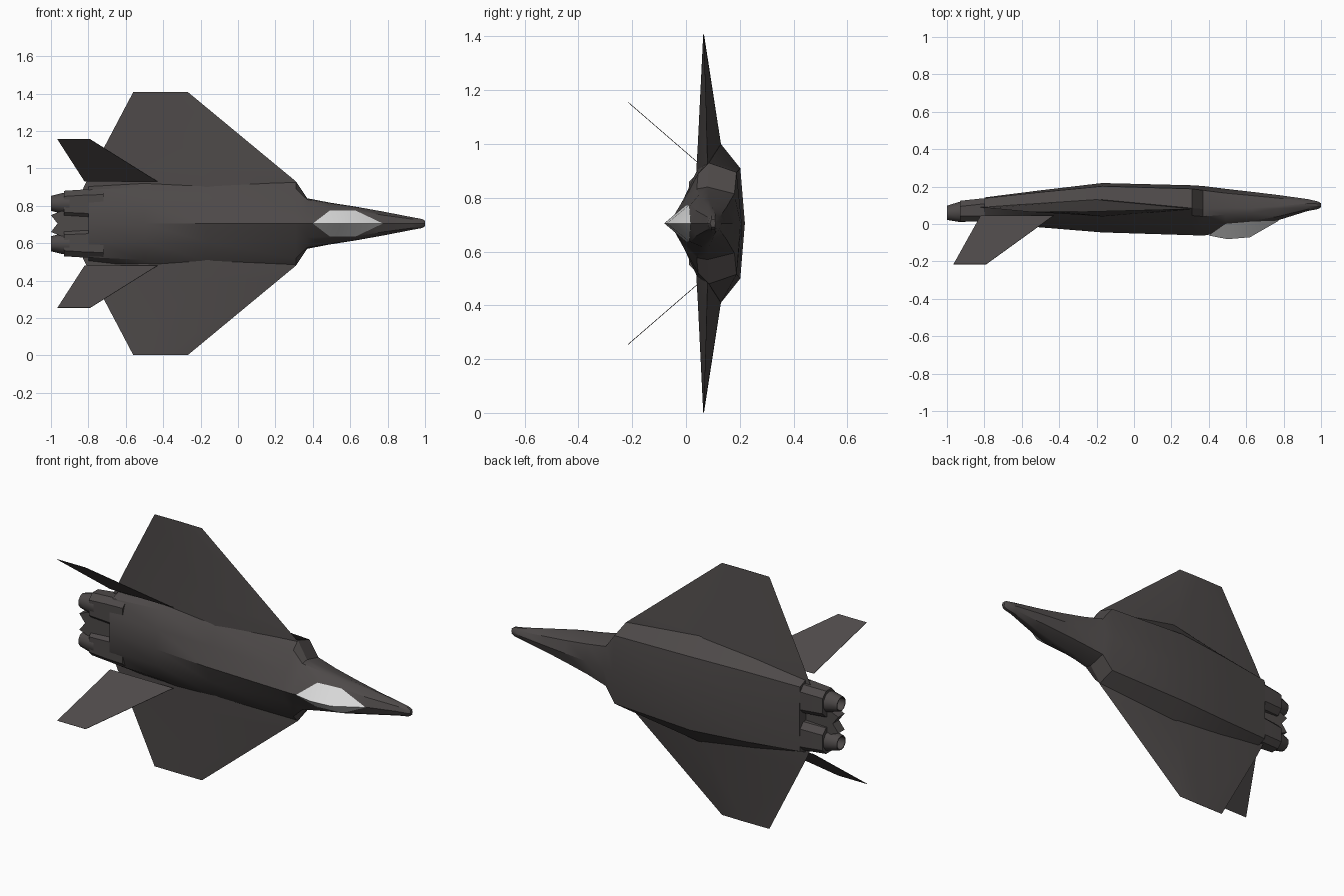
import bpy, bmesh, math

if "Cube" in bpy.data.objects:
    bpy.data.objects.remove(bpy.data.objects["Cube"])

ZC = 0.705  # centre plane: span runs along z, nose points to +x, back faces -y


def mat(name, c):
    m = bpy.data.materials.new(name)
    m.diffuse_color = (*c, 1)
    m.use_nodes = True
    m.node_tree.nodes["Principled BSDF"].inputs["Base Color"].default_value = m.diffuse_color
    return m


DARK = mat("dark_grey_skin", (0.075, 0.067, 0.066))
GLASS = mat("pale_canopy", (0.68, 0.68, 0.68))


def make(name, pts, faces, material, angle=30):
    """Points are (x, y, s) with s the distance from the centre plane."""
    me = bpy.data.meshes.new(name)
    me.from_pydata([(x, y, ZC + s) for x, y, s in pts], [], faces)
    bm = bmesh.new()
    bm.from_mesh(me)
    bmesh.ops.remove_doubles(bm, verts=bm.verts, dist=1e-5)
    bmesh.ops.recalc_face_normals(bm, faces=bm.faces)
    bm.to_mesh(me)
    bm.free()
    ob = bpy.data.objects.new(name, me)
    bpy.context.collection.objects.link(ob)
    me.materials.append(material)
    bpy.ops.object.select_all(action='DESELECT')
    ob.select_set(True)
    bpy.context.view_layer.objects.active = ob
    bpy.ops.object.shade_smooth_by_angle(angle=math.radians(angle))
    return ob


def loft(name, rings, material, caps=True, angle=30):
    n = len(rings[0])
    pts = [p for r in rings for p in r]
    faces = [(i * n + j, i * n + (j + 1) % n, (i + 1) * n + (j + 1) % n, (i + 1) * n + j)
             for i in range(len(rings) - 1) for j in range(n)]
    if caps:
        faces += [tuple(range(n)), tuple(range(len(pts) - n, len(pts)))]
    return make(name, pts, faces, material, angle)


# fuselage: per station x, half section (s, y) from spine to belly
def body_ring(x, half):
    inner = half[1:-1]
    return [(x, y, s) for s, y in half] + [(x, y, -s) for s, y in reversed(inner)]


nose = [(1.0, .09, .11, .014), (.985, .08, .12, .024), (.93, .07, .133, .034), (.77, .02, .155, .065)]
rings = []
for x, top, bot, w in nose:
    m = (top + bot) / 2
    rings.append(body_ring(x, [(0, top), (w * .7, top + (m - top) * .3), (w, m - .005),
                               (w, m + .008), (w * .65, bot - (bot - m) * .25), (0, bot)]))
stations = [
    (.63, [(0, -.015), (.069, .016), (.088, .06), (.09, .085), (.062, .152), (0, .172)]),
    (.49, [(0, -.043), (.069, .003), (.108, .05), (.112, .085), (.085, .165), (0, .188)]),
    (.37, [(0, -.062), (.075, -.012), (.128, .04), (.135, .08), (.11, .18), (0, .203)]),
    (.31, [(0, -.06), (.085, -.012), (.185, .045), (.225, .085), (.19, .188), (0, .207)]),
    (-.17, [(0, -.045), (.10, -.004), (.2, .042), (.295, .13), (.205, .202), (0, .219)]),
    (-.5, [(0, -.018), (.10, .0), (.195, .04), (.25, .11), (.195, .17), (0, .18)]),
    (-.8, [(0, .008), (.10, .008), (.18, .036), (.2, .09), (.18, .138), (0, .142)])]
rings += [body_ring(x, h) for x, h in stations]
loft("fuselage", rings, DARK)

# canopy: faceted hexagonal blister
cp = [(.40, -.062, 0), (.50, -.081, 0), (.62, -.071, 0), (.775, .018, 0)]
cp += [(x, y, sg * .069) for sg in (1, -1) for x, y in ((.49, .001), (.63, .013))]
cf = []
for a in (4, 6):
    cf += [(0, 1, a), (1, 2, a + 1, a), (2, 3, a + 1)]
make("canopy", cp, cf, GLASS, 40)

for side, sg in (("left", 1), ("right", -1)):
    # wing: sections along the span as leading edge, upper ridge, trailing edge, lower ridge
    def wing_ring(s, le, te, ridge, yle, yte, up, low):
        return [(le, yle, s * sg), (ridge, up, s * sg), (te, yte, s * sg), (ridge, low, s * sg)]
    loft(side + "_wing", [
        wing_ring(.12, .31, -.86, -.15, .08, .09, .038, .15),
        wing_ring(.225, .31, -.81, -.17, .08, .088, .04, .141),
        wing_ring(.295, .225, -.775, -.2, .078, .085, .044, .13),
        wing_ring(.703, -.268, -.56, -.4, .065, .065, .064, .067)], DARK)

    # canted tail fin: thin plate
    fin = [(-.43, .045, .225), (-.79, -.215, .45), (-.965, -.215, .45), (-.82, .045, .225)]
    loft(side + "_tail_fin", [[(x, y + d * .65, (s + d * .75) * sg) for x, y, s in fin]
                              for d in (-.0012, .0012)], DARK)

    # engine housing: chamfered box behind the belly
    def box_ring(x, s0, s1, y0, y1, c):
        q = [(s0 + c, y0), (s1 - c, y0), (s1, y0 + c), (s1, y1 - c),
             (s1 - c, y1), (s0 + c, y1), (s0, y1 - c), (s0, y0 + c)]
        return [(x, y, s * sg) for s, y in q]
    loft(side + "_engine_housing", [box_ring(-.72, .02, .185, .012, .142, .03),
                                    box_ring(-.82, .025, .182, .012, .136, .03),
                                    box_ring(-.93, .03, .175, .014, .124, .03)], DARK)

    # nozzle: tapered open tube
    def circle(x, r, y):
        return [(x, y + r * math.sin(k * math.pi / 5), (.108 + r * math.cos(k * math.pi / 5)) * sg)
                for k in range(10)]
    loft(side + "_nozzle", [circle(-.90, .058, .066), circle(-.94, .055, .064), circle(-1.0, .04, .06),
                            circle(-1.0, .035, .06), circle(-.94, .03, .062)], DARK, angle=40)

# tail plate between the engines with a notched edge
plate = [(-.78, .08), (-.95, .065), (-1.0, .045), (-.965, 0), (-1.0, -.045), (-.95, -.065), (-.78, -.08)]
loft("tail_plate", [[(x, y, s) for x, s in plate] for y in (.03, .085)], DARK)
